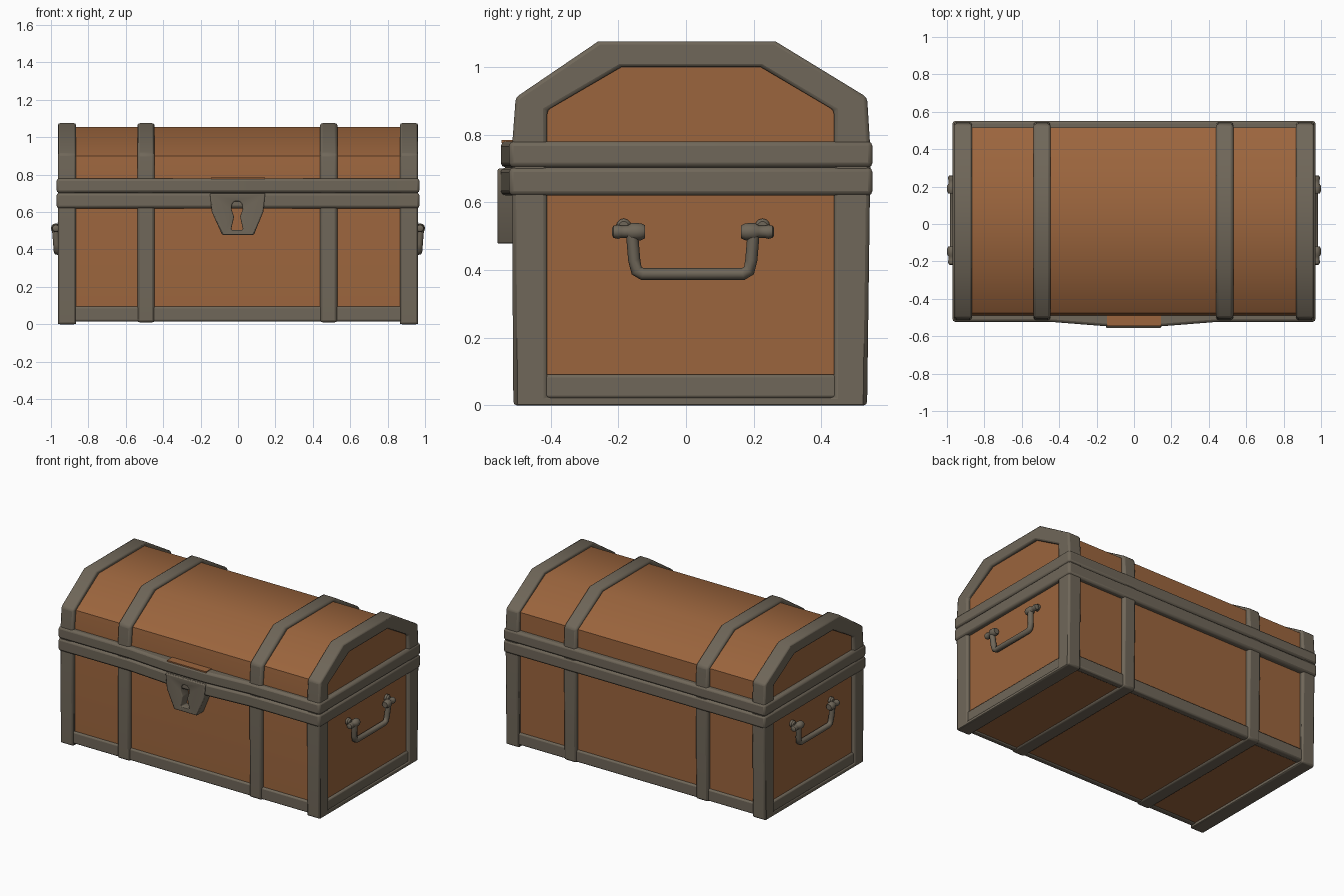
import bpy, bmesh, math
from mathutils import Vector

if "Cube" in bpy.data.objects:
    bpy.data.objects.remove(bpy.data.objects["Cube"])


def material(name, rgb):
    m = bpy.data.materials.new(name)
    m.diffuse_color = (*rgb, 1)
    m.use_nodes = True
    m.node_tree.nodes["Principled BSDF"].inputs["Base Color"].default_value = m.diffuse_color
    return m


WOOD = material("wood brown", (0.33, 0.13, 0.047))
IRON = material("iron grey", (0.16, 0.135, 0.10))


def finish(name, bm, mat, bevel=0.0, segments=2):
    bmesh.ops.recalc_face_normals(bm, faces=bm.faces)
    me = bpy.data.meshes.new(name)
    bm.to_mesh(me)
    bm.free()
    ob = bpy.data.objects.new(name, me)
    bpy.context.collection.objects.link(ob)
    me.materials.append(mat)
    if bevel:
        b = ob.modifiers.new("bevel", 'BEVEL')
        b.width, b.segments, b.limit_method = bevel, segments, 'ANGLE'
        b.angle_limit = math.radians(40)
    bpy.ops.object.select_all(action='DESELECT')
    bpy.context.view_layer.objects.active = ob
    ob.select_set(True)
    bpy.ops.object.shade_smooth_by_angle(angle=math.radians(35))
    return ob


def prism(name, pts, a, b, axis, mat, bevel=0.0):
    """Extrude a closed 2D outline from a to b along the axis."""
    def place(p, t):
        return {'x': (t, *p), 'y': (p[0], t, p[1]), 'z': (*p, t)}[axis]
    bm = bmesh.new()
    lo = [bm.verts.new(place(p, a)) for p in pts]
    hi = [bm.verts.new(place(p, b)) for p in pts]
    bm.faces.new(lo)
    bm.faces.new(hi)
    for i in range(len(pts)):
        j = (i + 1) % len(pts)
        bm.faces.new((lo[i], lo[j], hi[j], hi[i]))
    return finish(name, bm, mat, bevel)


def hoop(name, outer, inner, x0, x1, bevel):
    """Closed iron band between two matching yz outlines."""
    bm = bmesh.new()
    loops = [[bm.verts.new((x, *p)) for p in pts]
             for x, pts in ((x0, outer), (x1, outer), (x1, inner), (x0, inner))]
    n = len(outer)
    for k in range(4):
        a, b = loops[k], loops[(k + 1) % 4]
        for i in range(n):
            j = (i + 1) % n
            bm.faces.new((a[i], a[j], b[j], b[i]))
    return finish(name, bm, IRON, bevel)


def box(name, x, y, z, mat, bevel=0.0):
    return prism(name, [(x[0], y[0]), (x[1], y[0]), (x[1], y[1]), (x[0], y[1])],
                 z[0], z[1], 'z', mat, bevel)


def lathe(name, origin, axis, profile, sides=12):
    """Turned solid: profile holds (distance along axis, radius)."""
    rot = Vector((0, 0, 1)).rotation_difference(Vector(axis))
    bm = bmesh.new()
    rings = []
    for t, r in profile:
        rings.append([bm.verts.new(Vector(origin) + rot @ Vector(
            (r * math.cos(a), r * math.sin(a), t)))
            for a in (2 * math.pi * i / sides for i in range(sides))])
    for a, b in zip(rings, rings[1:]):
        for i in range(sides):
            j = (i + 1) % sides
            bm.faces.new((a[i], a[j], b[j], b[i]))
    bm.faces.new(rings[0])
    bm.faces.new(rings[-1])
    return finish(name, bm, IRON)


# Wooden body and faceted lid in one profile
wood = [(-0.49, 0.02), (0.515, 0.02), (0.515, 0.78), (0.515, 0.90),
        (0.25, 1.055), (-0.235, 1.055), (-0.477, 0.90), (-0.49, 0.78)]
prism("wooden_body", wood, -0.94, 0.94, 'x', WOOD)

# Iron hoops: wide frames at the ends, thinner straps between
outer = [(-0.51, 0.0), (0.535, 0.0), (0.545, 0.75), (0.535, 0.91),
         (0.265, 1.075), (-0.26, 1.075), (-0.503, 0.91), (-0.515, 0.75)]
outer_low = [(-0.51, 0.01), (0.535, 0.01)] + outer[2:]
frame_in = [(-0.41, 0.022), (0.437, 0.022), (0.437, 0.75), (0.437, 0.872),
            (0.22, 1.0), (-0.19, 1.0), (-0.41, 0.872), (-0.41, 0.75)]
strap_in = [(-0.46, 0.05), (0.48, 0.05), (0.48, 0.75), (0.48, 0.88),
            (0.24, 1.03), (-0.22, 1.03), (-0.45, 0.88), (-0.46, 0.75)]
for s, side in ((-1, "left"), (1, "right")):
    hoop(side + "_end_frame", outer, frame_in, s * 0.867, s * 0.962, 0.014)
    c = -0.492 if s < 0 else 0.485
    hoop(side + "_strap", outer_low, strap_in, c - 0.046, c + 0.046, 0.014)
    # Bottom trim on the end
    box(side + "_bottom_trim", sorted((s * 0.90, s * 0.955)), (-0.45, 0.48),
        (0.02, 0.092), IRON, 0.01)

# Bottom trim along front and back
box("front_bottom_trim", (-0.93, 0.93), (-0.503, -0.46), (0.015, 0.095), IRON, 0.01)
box("back_bottom_trim", (-0.93, 0.93), (0.48, 0.528), (0.015, 0.095), IRON, 0.01)

# Double rim, swelling forward at the lock
rim = [(-0.97, -0.523), (-0.45, -0.523), (-0.145, -0.547), (0.145, -0.547),
       (0.45, -0.523), (0.97, -0.523), (0.97, 0.551), (-0.97, 0.551)]
prism("lower_rim", rim, 0.62, 0.703, 'z', IRON, 0.014)
prism("upper_rim", rim, 0.703, 0.78, 'z', IRON, 0.014)
box("lock_top_plate", (-0.145, 0.145), (-0.545, -0.47), (0.776, 0.784), WOOD)

# Lock plate with a keyhole cut through it
lock = prism("lock_plate", [(-0.15, 0.70), (-0.14, 0.60), (-0.085, 0.478),
                            (0.085, 0.478), (0.135, 0.60), (0.145, 0.70)],
             -0.557, -0.485, 'y', IRON)
half = [(0.032, 0.505), (0.016, 0.575), (0.030, 0.615), (0.028, 0.642), (0.015, 0.657)]
cutter = prism("keyhole_cutter", [(x - 0.005, z) for x, z in half] +
               [(-x - 0.005, z) for x, z in reversed(half)], -0.6, -0.4, 'y', IRON)
cutter.hide_render = True
cut = lock.modifiers.new("keyhole", 'BOOLEAN')
cut.operation, cut.object, cut.solver = 'DIFFERENCE', cutter, 'EXACT'
cutter.hide_set(True)
bv = lock.modifiers.new("bevel", 'BEVEL')
bv.width, bv.segments, bv.limit_method = 0.006, 2, 'ANGLE'

# Carrying handles: bent bar, turned pivots and mounts
for s, side in ((-1, "left"), (1, "right")):
    path = [(-0.16, 0.515), (-0.153, 0.43), (-0.146, 0.398), (-0.128, 0.388),
            (0.168, 0.388), (0.186, 0.398), (0.193, 0.43), (0.200, 0.515)]
    cu = bpy.data.curves.new(side + "_handle_path", 'CURVE')
    cu.dimensions, cu.bevel_depth, cu.bevel_resolution = '3D', 0.018, 2
    cu.use_fill_caps = True
    sp = cu.splines.new('POLY')
    sp.points.add(len(path) - 1)
    for p, (y, z) in zip(sp.points, path):
        p.co = (s * (0.967 + (z - 0.388) * 0.08), y, z, 1)
    bar = bpy.data.objects.new(side + "_handle_bar", cu)
    bpy.context.collection.objects.link(bar)
    cu.materials.append(IRON)
    for d, end in ((-1, "front"), (1, "back")):
        y = 0.021 + d * 0.142
        lathe(f"{side}_handle_{end}_pivot", (s * 0.974, y, 0.513), (0, d, 0),
              [(0, 0.019), (0.012, 0.025), (0.04, 0.026), (0.052, 0.018),
               (0.07, 0.018), (0.08, 0.021), (0.093, 0.018), (0.097, 0.011)])
        lathe(f"{side}_handle_{end}_mount", (s * 0.93, 0.021 + d * 0.205, 0.53),
              (s, 0, 0), [(0, 0.022), (0.025, 0.022), (0.035, 0.014)])
